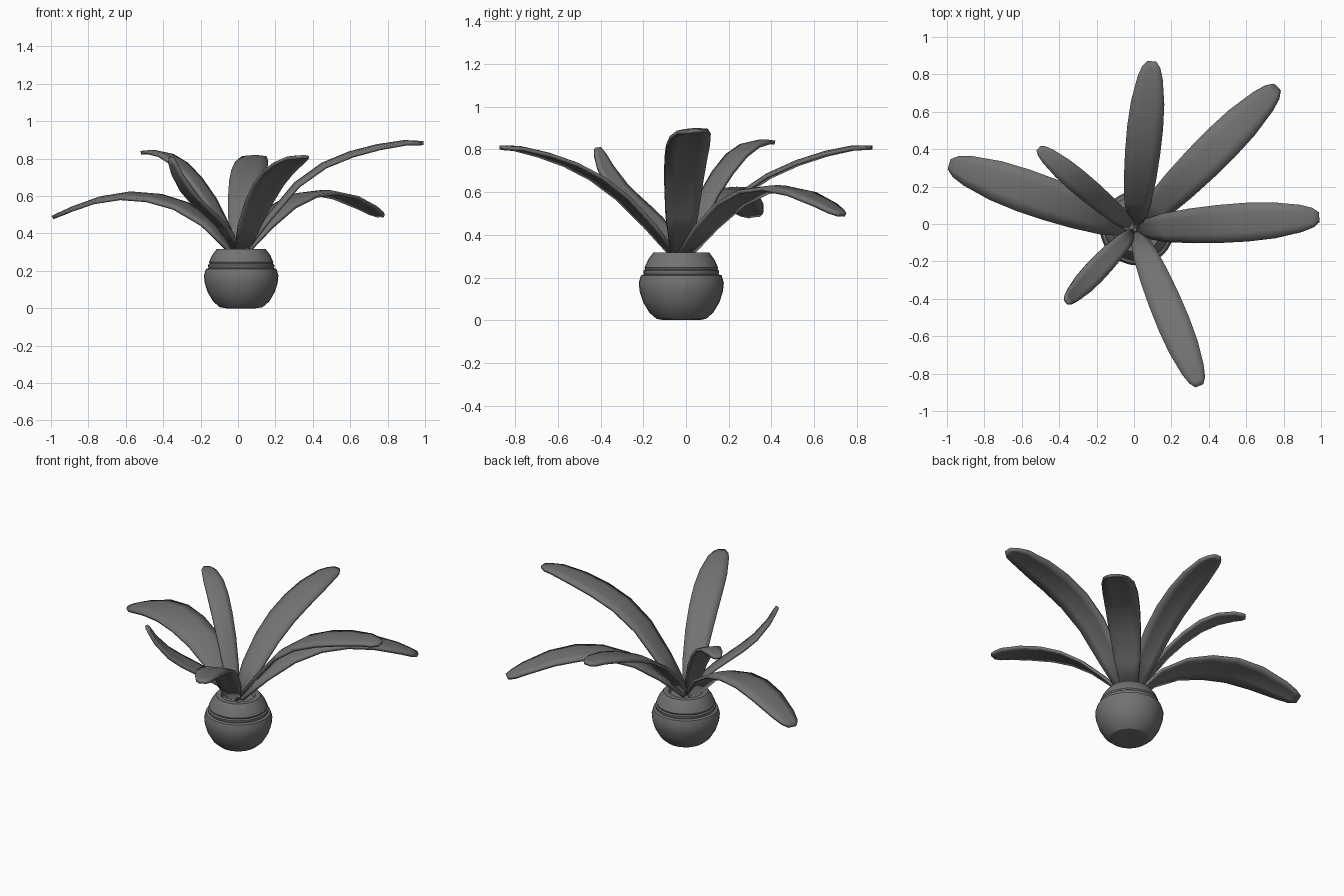
import bpy, math
from mathutils import Vector

if "Cube" in bpy.data.objects:
    bpy.data.objects.remove(bpy.data.objects["Cube"])

CX, CY = 0.017, -0.022          # pot axis

grey = bpy.data.materials.new("dark_grey")
grey.diffuse_color = (0.17, 0.17, 0.17, 1)
grey.use_nodes = True
grey.node_tree.nodes["Principled BSDF"].inputs["Base Color"].default_value = grey.diffuse_color


def make_object(name, verts, faces, angle):
    mesh = bpy.data.meshes.new(name)
    mesh.from_pydata(verts, [], faces)
    mesh.materials.append(grey)
    mesh.update()
    obj = bpy.data.objects.new(name, mesh)
    bpy.context.collection.objects.link(obj)
    bpy.ops.object.select_all(action='DESELECT')
    obj.select_set(True)
    bpy.context.view_layer.objects.active = obj
    bpy.ops.object.shade_smooth_by_angle(angle=math.radians(angle))
    return obj


def lathe(name, profile, sides=32):
    """Revolve (radius, z) points about the pot axis, closing both ends."""
    verts = [(CX + r * math.cos(2 * math.pi * i / sides),
              CY + r * math.sin(2 * math.pi * i / sides), z)
             for r, z in profile for i in range(sides)]
    faces = [(k * sides + i, k * sides + (i + 1) % sides,
              (k + 1) * sides + (i + 1) % sides, (k + 1) * sides + i)
             for k in range(len(profile) - 1) for i in range(sides)]
    faces.append(tuple(reversed(range(sides))))
    last = (len(profile) - 1) * sides
    faces.append(tuple(range(last, last + sides)))
    return make_object(name, verts, faces, 27)


STATIONS = [0, 0.15, 0.3, 0.45, 0.6, 0.75, 0.9, 1]
TAPER = [0.38, 0.74, 0.9, 0.98, 1, 0.93, 0.7, 0.5, 0.24]


def leaf(name, tip, width, heights, arch=0.1, roll=0.0):
    """Arched strip from the pot mouth to the tip; roll tilts it sideways."""
    start = Vector((0.005, -0.03))
    out = (Vector(tip) - start).normalized()
    start += out * 0.012
    run = Vector(tip) - start
    side = Vector((-out.y, out.x, 0))
    path = [Vector((*(start + run * t), z)) for t, z in zip(STATIONS, heights)]
    path.insert(-1, path[-2].lerp(path[-1], 0.65))      # rounds the tip
    verts, faces, across = [], [], 5
    for k, p in enumerate(path):
        tangent = path[min(k + 1, len(path) - 1)] - path[max(k - 1, 0)]
        normal = tangent.normalized().cross(side)
        half = width * TAPER[k] / 2
        for j in range(across):
            s = j / (across - 1) * 2 - 1
            verts.append(p + side * s * half
                         + normal * half * (roll * s - arch * s * s))
    for k in range(len(path) - 1):
        for j in range(across - 1):
            a = k * across + j
            faces.append((a, a + across, a + across + 1, a + 1))
    obj = make_object(name, verts, faces, 50)
    solid = obj.modifiers.new("thickness", 'SOLIDIFY')
    solid.thickness = 0.018
    solid.offset = 0
    return obj


# Round pot with a banded shoulder and a shallow recessed mouth
lathe("pot", [(0.07, 0.001), (0.08, 0), (0.115, 0.006), (0.15, 0.036),
              (0.179, 0.085), (0.195, 0.135), (0.199, 0.175), (0.189, 0.21),
              (0.174, 0.215), (0.177, 0.222), (0.177, 0.232), (0.169, 0.238),
              (0.172, 0.246), (0.156, 0.283), (0.13, 0.318), (0.1, 0.318),
              (0.09, 0.3)])

# Seven long leaves: tip position, width, centre heights from base to tip
leaf("leaf_right", (0.99, 0.037), 0.205,
     [0.29, 0.49, 0.665, 0.77, 0.83, 0.868, 0.89, 0.885], roll=0.06)
leaf("leaf_back_right", (0.765, 0.73), 0.205,
     [0.29, 0.44, 0.55, 0.61, 0.624, 0.6, 0.545, 0.495])
leaf("leaf_back", (0.095, 0.87), 0.19,
     [0.29, 0.46, 0.59, 0.68, 0.74, 0.783, 0.81, 0.81])
leaf("leaf_back_left", (-0.51, 0.405), 0.125,
     [0.29, 0.45, 0.59, 0.695, 0.775, 0.822, 0.838, 0.833])
leaf("leaf_left", (-0.985, 0.32), 0.23,
     [0.29, 0.46, 0.555, 0.6, 0.612, 0.588, 0.535, 0.49], roll=-0.12)
leaf("leaf_front_left", (-0.36, -0.415), 0.12,
     [0.29, 0.405, 0.465, 0.515, 0.565, 0.625, 0.715, 0.805], arch=0,
     roll=-0.2)
leaf("leaf_front", (0.35, -0.865), 0.175,
     [0.29, 0.445, 0.575, 0.67, 0.735, 0.778, 0.807, 0.81])
